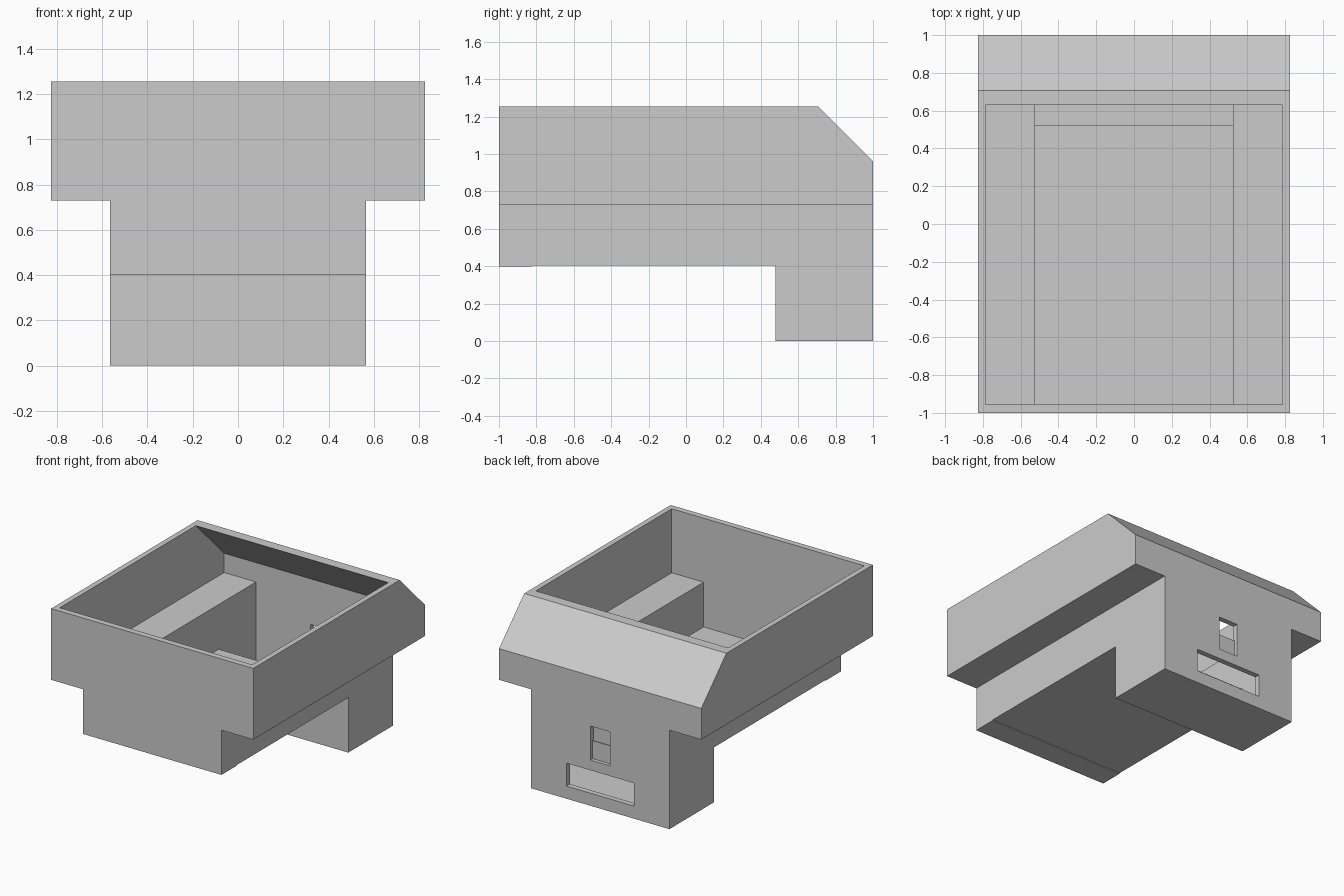
import bpy
import bmesh

cube = bpy.data.objects.get("Cube")
if cube:
    bpy.data.objects.remove(cube, do_unlink=True)

grey = bpy.data.materials.new("plain grey")
grey.use_nodes = True
colour = (0.6, 0.6, 0.6, 1)
grey.diffuse_color = colour
grey.node_tree.nodes["Principled BSDF"].inputs["Base Color"].default_value = colour


def prism(name, half_width, profile):
    """Extrude a side profile of (y, z) points across x, centred on x = 0."""
    bm = bmesh.new()
    face = bm.faces.new([bm.verts.new((-half_width, y, z)) for y, z in profile])
    extruded = bmesh.ops.extrude_face_region(bm, geom=[face])["geom"]
    moved = [v for v in extruded if isinstance(v, bmesh.types.BMVert)]
    bmesh.ops.translate(bm, vec=(2 * half_width, 0, 0), verts=moved)
    bmesh.ops.recalc_face_normals(bm, faces=bm.faces)
    mesh = bpy.data.meshes.new(name)
    bm.to_mesh(mesh)
    bm.free()
    mesh.materials.append(grey)
    obj = bpy.data.objects.new(name, mesh)
    bpy.context.scene.collection.objects.link(obj)
    return obj


def block(name, half_width, y0, y1, z0, z1):
    return prism(name, half_width, [(y0, z0), (y1, z0), (y1, z1), (y0, z1)])


def combine(target, tool, operation):
    """Apply a boolean and remove the tool object."""
    mod = target.modifiers.new(operation, "BOOLEAN")
    mod.operation = operation
    mod.solver = "EXACT"
    mod.object = tool
    bpy.context.view_layer.update()
    graph = bpy.context.evaluated_depsgraph_get()
    result = bpy.data.meshes.new_from_object(target.evaluated_get(graph))
    target.modifiers.clear()
    target.data = result
    bpy.data.objects.remove(tool, do_unlink=True)


# Wide upper tray with a sloped back edge
housing = prism("housing", 0.825, [
    (-1, 0.73), (1, 0.73), (1, 0.96), (0.707, 1.255), (-1, 1.255)])

# Narrow lower body with the rear leg and a thin lip under the front
lower = prism("lower_body", 0.565, [
    (-1, 0.4), (-0.825, 0.4), (-0.825, 0.405), (0.478, 0.405),
    (0.478, 0), (1, 0), (1, 0.85), (-1, 0.85)])
combine(housing, lower, "UNION")

# Open interior: the wide cavity, then the channel running down into the leg
combine(housing, prism("tray_cavity", 0.785, [
    (-0.955, 0.783), (0.96, 0.783), (0.96, 0.925),
    (0.63, 1.255), (0.63, 1.4), (-0.955, 1.4)]), "DIFFERENCE")
combine(housing, prism("channel_cavity", 0.525, [
    (-0.955, 0.453), (0.525, 0.453), (0.525, 0.05),
    (0.96, 0.05), (0.96, 0.85), (-0.955, 0.85)]), "DIFFERENCE")

# Openings through the back wall
combine(housing, block("wide_slot", 0.275, 0.9, 1.1, 0.093, 0.262), "DIFFERENCE")
combine(housing, block("small_window", 0.08, 0.9, 1.1, 0.337, 0.588), "DIFFERENCE")

# Recessed plate filling the lower half of the small window
block("window_plate", 0.08, 0.965, 0.973, 0.337, 0.47)
